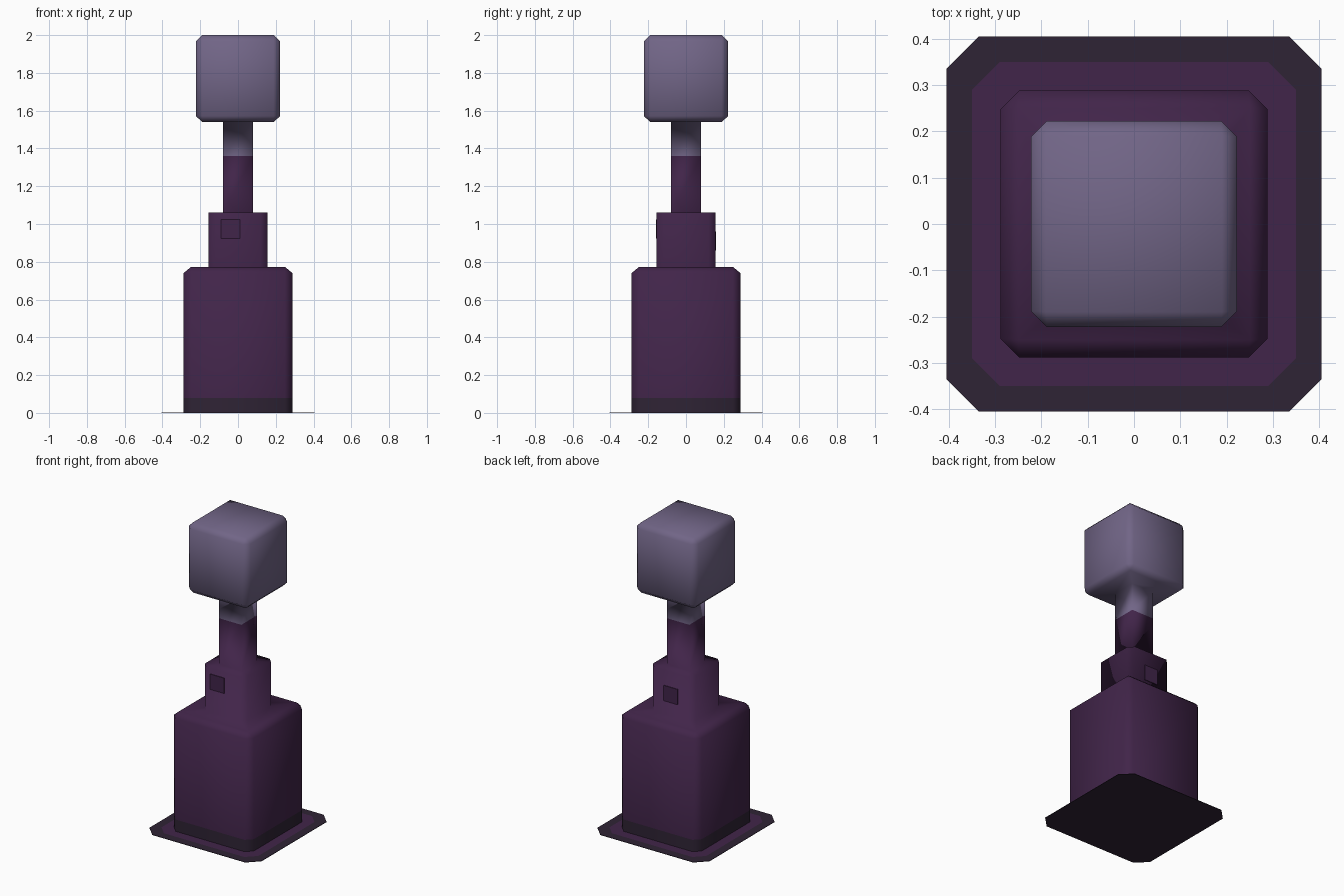
import bpy
import bmesh

if "Cube" in bpy.data.objects:
    bpy.data.objects.remove(bpy.data.objects["Cube"], do_unlink=True)


def make_material(name, rgb):
    mat = bpy.data.materials.new(name)
    mat.use_nodes = True
    color = (*rgb, 1.0)
    mat.diffuse_color = color
    mat.node_tree.nodes["Principled BSDF"].inputs["Base Color"].default_value = color
    return mat


DARK, PURPLE, LAVENDER = range(3)
MATERIALS = [
    make_material("dark charcoal", (0.028, 0.017, 0.035)),
    make_material("deep purple", (0.053, 0.018, 0.067)),
    make_material("pale lavender", (0.165, 0.130, 0.240)),
]


def ring(bm, z, half, cut):
    """Square outline with its corners cut off; cut 0 gives a plain square."""
    h, c = half, half - cut
    outline = [(h, -c), (h, c), (c, h), (-c, h), (-h, c), (-h, -c), (-c, -h), (c, -h)]
    return [bm.verts.new((x, y, z)) for x, y in outline]


def loft(name, sections, smooth, cap_bottom):
    """Join stacked sections (z, half width, corner cut, material of faces above)."""
    bm = bmesh.new()
    rings = [ring(bm, *s[:3]) for s in sections]
    for lower, upper, section in zip(rings, rings[1:], sections):
        for i in range(8):
            j = (i + 1) % 8
            face = bm.faces.new((lower[i], lower[j], upper[j], upper[i]))
            face.material_index = section[3]
    bm.faces.new(rings[-1]).material_index = sections[-1][3]
    if cap_bottom:
        bm.faces.new(rings[0][::-1]).material_index = sections[0][3]
    bmesh.ops.remove_doubles(bm, verts=bm.verts, dist=0.0001)
    for face in bm.faces:
        face.smooth = smooth
    return finish(name, bm)


def finish(name, bm):
    mesh = bpy.data.meshes.new(name)
    bm.to_mesh(mesh)
    bm.free()
    for mat in MATERIALS:
        mesh.materials.append(mat)
    obj = bpy.data.objects.new(name, mesh)
    bpy.context.scene.collection.objects.link(obj)
    return obj


# Thin ground plate: dark rim and underside, purple centre
loft("ground_plate", [
    (0.0, 0.405, 0.07, DARK),
    (0.003, 0.405, 0.07, DARK),
    (0.003, 0.35, 0.06, PURPLE),
], smooth=False, cap_bottom=True)

# Body, collar, neck and head as one softly shaded skin
loft("stepped_post", [
    (0.003, 0.288, 0.04, DARK),       # foot band
    (0.08, 0.288, 0.04, PURPLE),      # body
    (0.74, 0.288, 0.04, PURPLE),
    (0.772, 0.25, 0.0, PURPLE),       # shoulder
    (0.772, 0.155, 0.035, PURPLE),    # collar
    (1.06, 0.155, 0.035, PURPLE),
    (1.06, 0.08, 0.0, PURPLE),        # neck
    (1.36, 0.08, 0.0, LAVENDER),
    (1.54, 0.08, 0.0, LAVENDER),
    (1.54, 0.19, 0.0, LAVENDER),      # head
    (1.572, 0.223, 0.035, LAVENDER),
    (1.968, 0.223, 0.035, LAVENDER),
    (2.0, 0.19, 0.0, LAVENDER),
], smooth=True, cap_bottom=False)

# Small square panels on the collar
for name, x, side, z in (("front_panel", -0.04, -1, 0.973), ("back_panel", 0.0, 1, 0.91)):
    bm = bmesh.new()
    bmesh.ops.create_cube(bm, size=1.0)
    bmesh.ops.scale(bm, vec=(0.1, 0.008, 0.1), verts=bm.verts)
    bmesh.ops.translate(bm, vec=(x, side * 0.155, z), verts=bm.verts)
    for face in bm.faces:
        face.material_index = PURPLE
    finish(name, bm)
